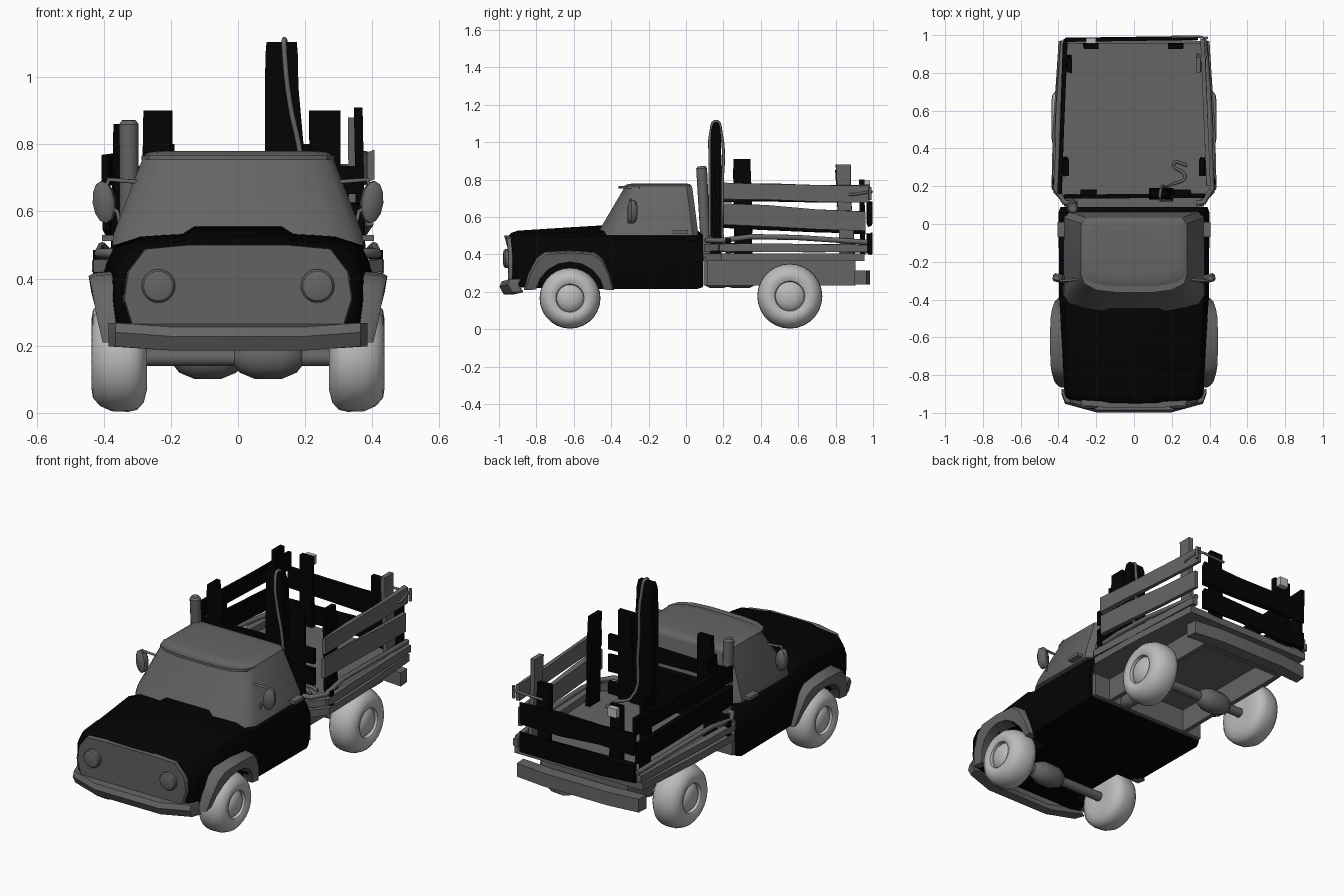
import bpy, bmesh, math, random
from mathutils import Vector as V

if "Cube" in bpy.data.objects:
    bpy.data.objects.remove(bpy.data.objects["Cube"])
random.seed(4)

def material(name, c):
    m = bpy.data.materials.new(name)
    m.diffuse_color = (c, c, c, 1)
    m.use_nodes = True
    m.node_tree.nodes["Principled BSDF"].inputs["Base Color"].default_value = m.diffuse_color
    return m
BLACK, GREY, LIGHT = material("black", .001), material("grey", .13), material("light", .5)

def loft(name, rings, mat=GREY):
    """Skin a list of equal-length rings and cap both ends."""
    bm = bmesh.new()
    rs = [[bm.verts.new(p) for p in r] for r in rings]
    n = len(rs[0])
    for a, b in zip(rs, rs[1:]):
        for i in range(n):
            bm.faces.new((a[i], a[(i + 1) % n], b[(i + 1) % n], b[i]))
    bm.faces.new(rs[0])
    bm.faces.new(rs[-1])
    bmesh.ops.recalc_face_normals(bm, faces=bm.faces)
    me = bpy.data.meshes.new(name)
    bm.to_mesh(me)
    bm.free()
    ob = bpy.data.objects.new(name, me)
    me.materials.append(mat)
    bpy.context.collection.objects.link(ob)
    return ob

def lathe(name, prof, y, z, mat=GREY, n=28, axis='X', x0=0):
    """Turn (position, radius) stations about an axis along X or Y."""
    rings = []
    for p, r in prof:
        cs = [(r * math.cos(2 * math.pi * i / n), r * math.sin(2 * math.pi * i / n)) for i in range(n)]
        rings.append([(p, y + c, z + s) if axis == 'X' else (x0 + c, p, z + s) for c, s in cs])
    return loft(name, rings, mat)

def plank(name, a, b, u, v, mat=BLACK, rough=.006):
    """Board from a to b with half extents u and v, slightly worn along its length."""
    a, b, u, v = V(a), V(b), V(u), V(v)
    rings = []
    for t in (0, .3, .65, 1):
        c = a.lerp(b, t)
        rings.append([c + u * s + v * q + u.normalized() * random.uniform(-rough, rough)
                      for s, q in ((-1, -1), (1, -1), (1, 1), (-1, 1))])
    return loft(name, rings, mat)

def box(name, x, y, z, mat=GREY):
    return loft(name, [[(i, y[0], z[0]), (i, y[1], z[0]), (i, y[1], z[1]), (i, y[0], z[1])] for i in x], mat)

def slab(name, outline, z0, z1, mat=GREY):
    return loft(name, [[(x, y, z) for x, y in outline] for z in (z0, z1)], mat)

def mirror_pts(half):
    return half + [(-x, y) for x, y in reversed(half) if abs(x) > 1e-6]

def tube(name, pts, r, mat=GREY, smooth=False):
    cu = bpy.data.curves.new(name, 'CURVE')
    cu.dimensions, cu.bevel_depth, cu.bevel_resolution, cu.use_fill_caps = '3D', r, 2, True
    if smooth:
        sp = cu.splines.new('BEZIER')
        sp.bezier_points.add(len(pts) - 1)
        sp.resolution_u = 6
        for bp, p in zip(sp.bezier_points, pts):
            bp.co, bp.handle_left_type, bp.handle_right_type = p, 'AUTO', 'AUTO'
    else:
        sp = cu.splines.new('POLY')
        sp.points.add(len(pts) - 1)
        for sp_p, p in zip(sp.points, pts):
            sp_p.co = (*p, 1)
    cu.materials.append(mat)
    ob = bpy.data.objects.new(name, cu)
    bpy.context.collection.objects.link(ob)
    return ob

# Lower body with hood: sections along y (y, half width, top, bottom, ridge height)
def body_ring(y, w, top, bot, ridge):
    half = [(0, top), (.13, top), (.165, top - ridge), (.29, top - ridge - .008), (w - .025, top - .055),
            (w, top - .11), (w, bot + .1), (w - .012, bot)]
    return [(x, y + max(0, -y - .9) * (x / w) ** 2 * .5, z) for x, z in mirror_pts(half)]
body = loft("body", [body_ring(*s) for s in (
    (-.955, .345, .495, .26, .005), (-.935, .36, .515, .24, .01), (-.90, .368, .527, .225, .015),
    (-.65, .38, .543, .215, .018), (-.45, .392, .555, .215, .022), (-.40, .396, .535, .215, .008),
    (.06, .40, .53, .215, .004), (.09, .39, .505, .225, .004))], BLACK)

# Cut the front wheel wells
for s in (1, -1):
    cut = lathe("well_cutter", [(s * .25, .185), (s * .6, .185)], -.62, .175)
    cut.hide_render = True
    cut.hide_viewport = True
    cut.display_type = 'WIRE'
    mod = body.modifiers.new("well", 'BOOLEAN')
    mod.object, mod.operation, mod.solver = cut, 'DIFFERENCE', 'EXACT'

# Glasshouse and roof: horizontal rings (z, half width, front, corner, back)
def cab_ring(z, w, f, c, b):
    return [(x, y, z) for x, y in mirror_pts([(w * .45, f), (w * .75, f + (c - f) * .22), (w * .92, f + (c - f) * .55),
                                              (w, c), (w * .99, b - .03), (w * .9, b)])]
loft("cab", [cab_ring(*r) for r in ((.50, .375, -.475, -.375, .065), (.535, .37, -.46, -.36, .062),
     (.748, .288, -.335, -.265, .035), (.766, .282, -.33, -.26, .03), (.776, .265, -.31, -.245, .02), (.78, .23, -.27, -.21, -.01))])
slab("windscreen_visor", mirror_pts([(.10, -.362), (.2, -.35), (.265, -.315), (.287, -.25), (.26, -.24)]), .753, .767)

# Front panel and headlights
loft("front_panel", [[(x * k, y + x * x * .25, z) for x, z in mirror_pts(
    [(.15, .500), (.28, .488), (.333, .42), (.345, .34), (.32, .262)])] for y, k in ((-.94, 1), (-.978, .98))])
for s in (1, -1):
    lathe("headlight", [(-.93, .05), (-.966, .05), (-.974, .044), (-.979, .025)], 0, .378, n=24, axis='Y', x0=s * .237)

# Bumpers
loft("front_bumper", [[(x, y + o, z - .012 * (abs(x) < .3)) for x, y in mirror_pts(
    [(.2, -.985), (.365, -.94), (.385, -.885), (.35, -.88), (.19, -.93)])] for z, o in ((.198, .01), (.24, -.012), (.268, 0))])
slab("rear_bumper", mirror_pts([(.2, .985), (.38, .965), (.385, .90), (.2, .915)]), .24, .315)

# Front fenders
for s in (1, -1):
    rings = []
    outer = [(-.865, .21), (-.845, .29), (-.80, .375), (-.755, .408), (-.62, .416), (-.49, .408), (-.445, .375), (-.405, .29), (-.385, .21)]
    for i, (oy, oz) in enumerate(outer):
        a = math.radians(170 - 160 * i / 8)
        iy, iz = -.62 + .185 * math.cos(a), .18 + .18 * math.sin(a)
        k = .042 * (abs(i - 4) / 4) ** 2
        rings.append([(s * .35, iy, iz), (s * (.437 - k), iy, iz), (s * (.445 - k), oy * .85 + iy * .15, oz * .85 + iz * .15),
                      (s * (.43 - k), oy, oz), (s * .35, oy, oz + .008)])
    loft("front_fender", rings)

# Wheels, axles with differentials
tyre = [(-.08, .05), (-.085, .1), (-.075, .14), (-.055, .162), (-.03, .168), (.02, .166), (.055, .15), (.076, .125), (.08, .10),
        (.07, .078), (.052, .074), (.066, .06), (.075, .035), (.078, .01)]
for y, k in ((-.62, .97), (.555, 1.035)):
    for s in (1, -1):
        lathe("wheel", [(s * (.356 + p), r * k) for p, r in tyre], y, .168 * k + .003, LIGHT)
    d = .09 if y < 0 else -.09
    lathe("axle", [(-.34, .026), (d - .1, .026), (d - .085, .045), (d - .04, .064), (d + .04, .064),
                   (d + .085, .045), (d + .1, .026), (.34, .026)], y, .165, n=12)
lathe("muffler", [(.10, .025), (.13, .04), (.2, .04), (.22, .033), (.25, .04), (.34, .04), (.37, .025)], 0, .26, n=12, axis='Y', x0=.16)

# Cargo bed: deck with thin lip, inset underframe
slab("bed_deck", mirror_pts([(.36, .09), (.437, .19), (.43, .5), (.40, .955)]), .365, .405)
plank("frame_rear", (-.27, .895, .31), (.27, .895, .31), (0, 0, .07), (0, .012, 0), GREY, 0)
plank("frame_front", (-.37, .105, .31), (.37, .105, .31), (0, 0, .075), (0, .012, 0), GREY, 0)
for s in (1, -1):
    plank("frame_side", (s * .258, .10, .31), (s * .258, .905, .31), (0, 0, .075), (.012, 0, 0), GREY, 0)
    # Low side rails and brackets
    tube("upper_side_rail", [(s * .33, .11, .475), (s * .37, .115, .475), (s * .415, .19, .475), (s * .405, .35, .495),
                             (s * .40, .6, .49), (s * .375, .97, .465)], .014)
    plank("lower_side_rail", (s * .42, .18, .437), (s * .385, .97, .432), (0, 0, .02), (.015, 0, 0), GREY, .004)
    plank("front_corner_rail", (s * .345, .105, .437), (s * .42, .18, .437), (0, 0, .02), (.01, -.01 * s, 0), GREY, .003)
    box("rail_bracket", sorted((s * .39, s * .432)), (.21, .24), (.405, .485), BLACK)
    # Slatted side walls
    m = GREY if s > 0 else BLACK
    y0, z1, z2 = (.2, .735, .60) if s > 0 else (.16, .725, .585)
    plank("side_plank_top", (s * .395, y0, z1), (s * .362, .98, .725), (0, 0, .043), (.011, 0, 0), m)
    plank("side_plank_middle", (s * .393, y0, z2 + .015), (s * .366, .96, z2 - .02), (0, 0, .054), (.011, 0, 0), m)
    plank("side_rear_post", (s * .345, .86, .40), (s * .34, .84, .88 if s > 0 else .85), (0, .037, 0), (.013, 0, 0), m)
    plank("side_front_post", (s * .368, .31, .40), (s * .358, .295, .91 if s > 0 else .86), (0, .045, 0), (.013, 0, 0), BLACK)

    # Mirrors and door handles
    tube("mirror_arm", [(s * .285, -.29, .665), (s * .30, -.295, .688), (s * .385, -.30, .695), (s * .395, -.29, .66)], .007)
    tube("mirror_stay", [(s * .345, -.31, .53), (s * .36, -.305, .60), (s * .395, -.29, .62)], .006)
    head = lathe("mirror", [(-.022, .7), (-.012, 1), (.01, 1), (.022, .8)], 0, 0, n=12, axis='Y')
    head.scale, head.location, head.rotation_euler = (.033, 1, .063), (s * .398, -.287, .628), (0, s * .12, s * .25)
    box("door_handle", sorted((s * .36, s * .405)), (-.07, .01), (.512, .53))

# Tailgate of two wide boards
for a, b, h in ((.455, .46, .052), (.625, .615, .06)):
    plank("tailgate_plank", (-.365, .975, a), (.34, .985, b), (0, 0, h), (0, .011, 0), BLACK, .01)
for x in (-.23, .22):
    plank("tailgate_post", (x, .945, .40), (x, .94, .80), (.038, 0, 0), (0, .014, 0))
box("tail_lamp", (-.255, -.20), (.955, .985), (.745, .795), LIGHT)
tube("tailgate_latch", [(.2, .99, .73), (.34, .992, .735), (.375, .985, .735), (.385, .90, .72), (.37, .86, .72)], .007)
tube("latch_pin", [(.385, .985, .69), (.385, .985, .76)], .008)

# Headboard behind the cab
for z, h in ((.44, .035), (.585, .045), (.70, .04)):
    plank("headboard_plank", (-.37, .145, z), (.375, .15, z - .01), (0, 0, h), (0, .011, 0))
for x, w in ((-.24, .04), (.257, .045)):
    plank("headboard_post", (x, .17, .40), (x, .165, .90), (w, 0, 0), (0, .014, 0))

# Tall board with a cord looped over it, exhaust stack
loft("tall_board", [[(x0, y0, z), (x1, y0, z), (x1, y1, z), (x0, y1, z)] for z, x0, x1, y0, y1 in (
    (.40, .08, .21, .13, .19), (.8, .08, .195, .13, .19), (.97, .08, .18, .132, .188), (1.07, .082, .178, .135, .185), (1.105, .085, .175, .147, .175))], BLACK)
tube("cord", [(.28, .31, .415), (.21, .32, .415), (.27, .25, .415), (.2, .21, .44), (.165, .193, .7), (.145, .188, 1.05),
              (.138, .16, 1.112), (.14, .132, 1.05), (.155, .128, .92), (.185, .127, .77), (.2, .127, .5)], .008, smooth=True)
plank("stack_bracket", (-.33, .08, .42), (-.33, .16, .42), (.03, 0, 0), (0, 0, .01), GREY, 0)
stack = lathe("exhaust_stack", [(-.24, .026), (.22, .029), (.232, .02)], 0, 0, n=12, axis='Y')
stack.rotation_euler, stack.location = (math.radians(87), 0, 0), (-.325, .095, .64)
stack.scale = (1, -1, 1)
stack.rotation_euler[0] = math.radians(-87)

# Smooth the rounded surfaces, keep the edges sharp
bpy.ops.object.select_all(action='DESELECT')
for ob in bpy.context.scene.objects:
    if ob.type == 'MESH' and not ob.hide_render:
        ob.select_set(True)
        bpy.context.view_layer.objects.active = ob
bpy.ops.object.shade_smooth_by_angle(angle=math.radians(36))
